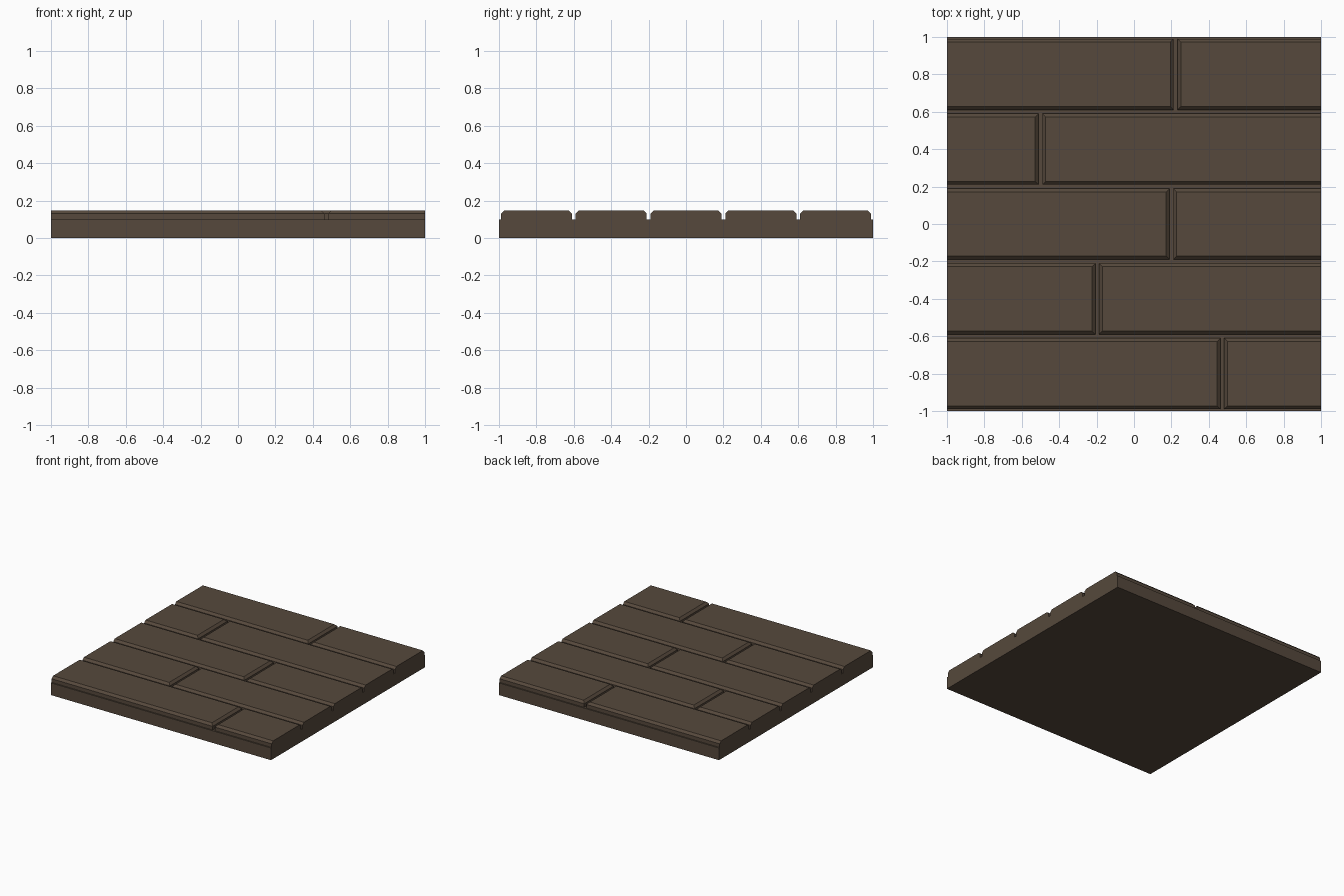
import bpy
import bmesh
from mathutils import Vector, Matrix

if "Cube" in bpy.data.objects:
    bpy.data.objects.remove(bpy.data.objects["Cube"])

BASE_H, TOP_H = 0.10, 0.148    # groove floor and walking surface
GAP, CHAMFER = 0.01, 0.018     # half groove width, edge chamfer
ROW_W = 0.4
JOINTS = [0.472, -0.197, 0.2, -0.5, 0.222]   # butt joint per row, front to back

wood = bpy.data.materials.new("dark brown wood")
wood.diffuse_color = (0.093, 0.066, 0.045, 1)
wood.use_nodes = True
wood.node_tree.nodes["Principled BSDF"].inputs["Base Color"].default_value = wood.diffuse_color


def add_box(bm, lo, hi):
    size = Vector(hi) - Vector(lo)
    mid = (Vector(hi) + Vector(lo)) / 2
    bmesh.ops.create_cube(bm, size=1, matrix=Matrix.Translation(mid) @ Matrix.Diagonal((*size, 1)))


def finish(bm, name):
    mesh = bpy.data.meshes.new(name)
    bm.to_mesh(mesh)
    bm.free()
    mesh.materials.append(wood)
    bpy.context.collection.objects.link(bpy.data.objects.new(name, mesh))


# plank footprints: (x0, x1, y0, y1)
planks = []
for row, joint in enumerate(JOINTS):
    y0 = -1 + row * ROW_W + GAP
    y1 = y0 + ROW_W - 2 * GAP
    planks += [(-1, joint - GAP, y0, y1), (joint + GAP, 1, y0, y1)]

# planks: open-bottomed boxes, top edges chamfered except at the outer x ends
for i, (x0, x1, y0, y1) in enumerate(planks):
    bm = bmesh.new()
    add_box(bm, (x0, y0, BASE_H), (x1, y1, TOP_H))
    bottom = [f for f in bm.faces if f.normal.z < -0.5]
    bmesh.ops.delete(bm, geom=bottom, context='FACES_ONLY')
    rim = [e for e in bm.edges
           if all(v.co.z > TOP_H - 0.001 for v in e.verts)
           and not all(abs(v.co.x) > 0.999 for v in e.verts)]
    bmesh.ops.bevel(bm, geom=rim, offset=CHAMFER, offset_type='OFFSET',
                    segments=1, profile=0.5, affect='EDGES')
    finish(bm, f"plank_{i + 1}")

# base slab: only the groove floors are kept on its top
bm = bmesh.new()
add_box(bm, (-1, -1, 0), (1, 1, BASE_H))
cuts = [((x, 0, 0), (1, 0, 0)) for p in planks for x in p[:2] if abs(x) < 0.999]
cuts += [((0, y, 0), (0, 1, 0)) for p in planks[::2] for y in p[2:]]
for co, no in cuts:
    top = [f for f in bm.faces if f.normal.z > 0.5]
    geom = top + list({e for f in top for e in f.edges}) + list({v for f in top for v in f.verts})
    bmesh.ops.bisect_plane(bm, geom=geom, dist=1e-5, plane_co=co, plane_no=no)
    bm.normal_update()


def covered(f):
    c = f.calc_center_median()
    return f.normal.z > 0.5 and any(a < c.x < b and d < c.y < e for a, b, d, e in planks)


bmesh.ops.delete(bm, geom=[f for f in bm.faces if covered(f)], context='FACES')
finish(bm, "base_slab")
